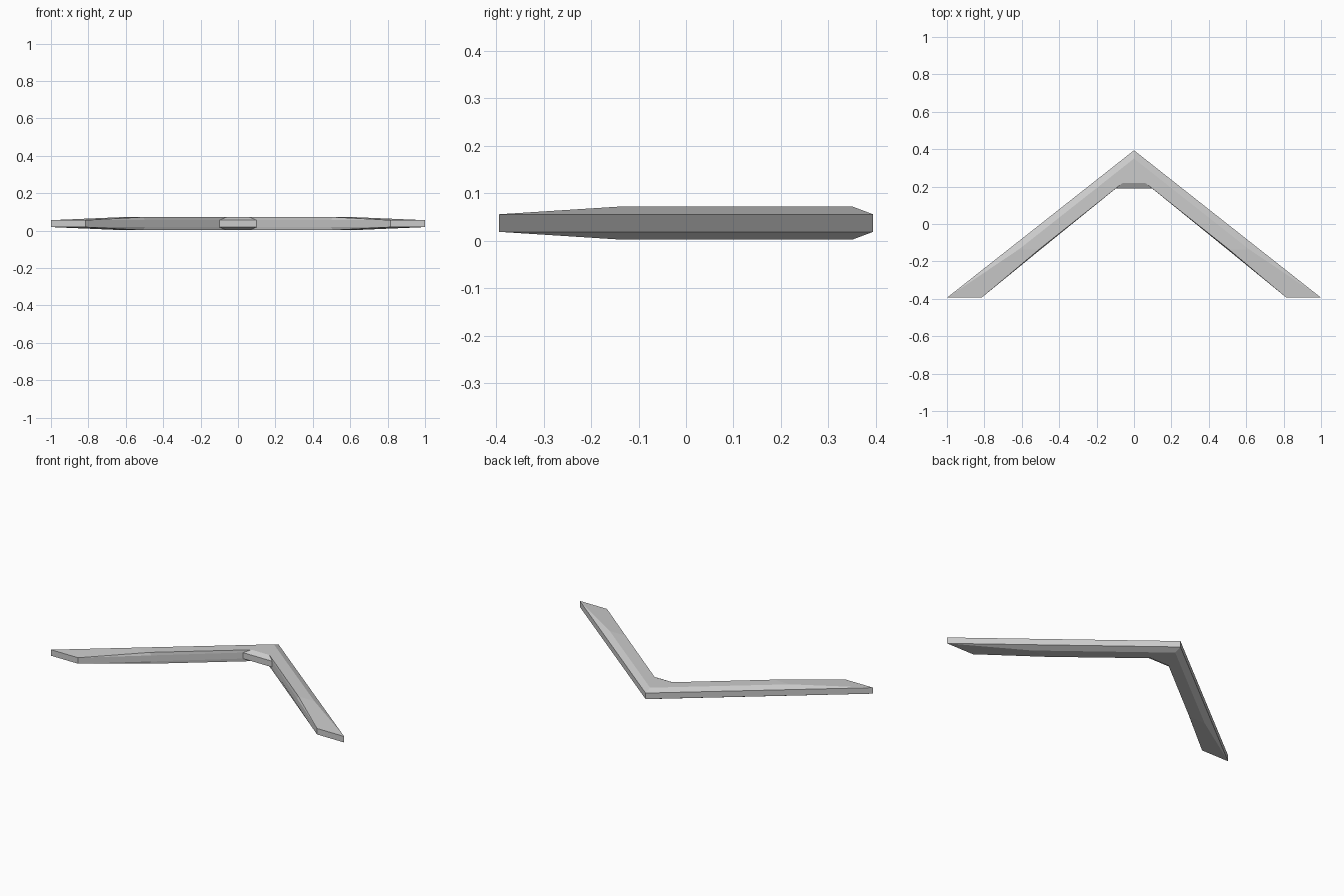
import bpy
import bmesh

cube = bpy.data.objects.get("Cube")
if cube:
    bpy.data.objects.remove(cube, do_unlink=True)

grey = bpy.data.materials.new("light grey")
grey.use_nodes = True
colour = (0.6, 0.6, 0.6, 1)
grey.diffuse_color = colour
grey.node_tree.nodes["Principled BSDF"].inputs["Base Color"].default_value = colour

MID, EDGE, RIDGE = 0.037, 0.0185, 0.035

# Stations from the centre to the tip:
# outer edge, outer ridge, inner ridge, inner edge, ridge half height
stations = [
    ((0, 0.394), (0, 0.35), (0, 0.22), (0, 0.19), RIDGE),
    ((0.1, 0.315), (0.1, 0.271), (0.06, 0.22), (0.1, 0.19), RIDGE),
    ((0.671, -0.135), (0.615, -0.135), (0.507, -0.135), (0.498, -0.135), RIDGE),
    ((1, -0.394), (1, -0.394), (0.815, -0.394), (0.815, -0.394), EDGE),
]

bm = bmesh.new()


def ring(outer, outer_ridge, inner_ridge, inner, height):
    """Closed cross-section, the underside mirroring the top."""
    top = [(outer, EDGE), (outer_ridge, height), (inner_ridge, height), (inner, EDGE)]
    under = [(p, -h) for p, h in reversed(top)]
    return [bm.verts.new((p[0], p[1], MID + h)) for p, h in top + under]


# Half of the wing, skinned between the stations and closed at the tip
rings = [ring(*s) for s in stations]
for a, b in zip(rings, rings[1:]):
    for i in range(len(a)):
        j = (i + 1) % len(a)
        bm.faces.new((a[i], a[j], b[j], b[i]))
bm.faces.new(rings[-1])
bmesh.ops.remove_doubles(bm, verts=bm.verts, dist=0.0005)

# Other half
bmesh.ops.mirror(bm, geom=bm.verts[:] + bm.edges[:] + bm.faces[:],
                 axis='X', merge_dist=0.0005)
bmesh.ops.remove_doubles(bm, verts=bm.verts, dist=0.0005)
bmesh.ops.recalc_face_normals(bm, faces=bm.faces)

mesh = bpy.data.meshes.new("swept_wing")
bm.to_mesh(mesh)
bm.free()
mesh.materials.append(grey)
wing = bpy.data.objects.new("swept_wing", mesh)
bpy.context.collection.objects.link(wing)
